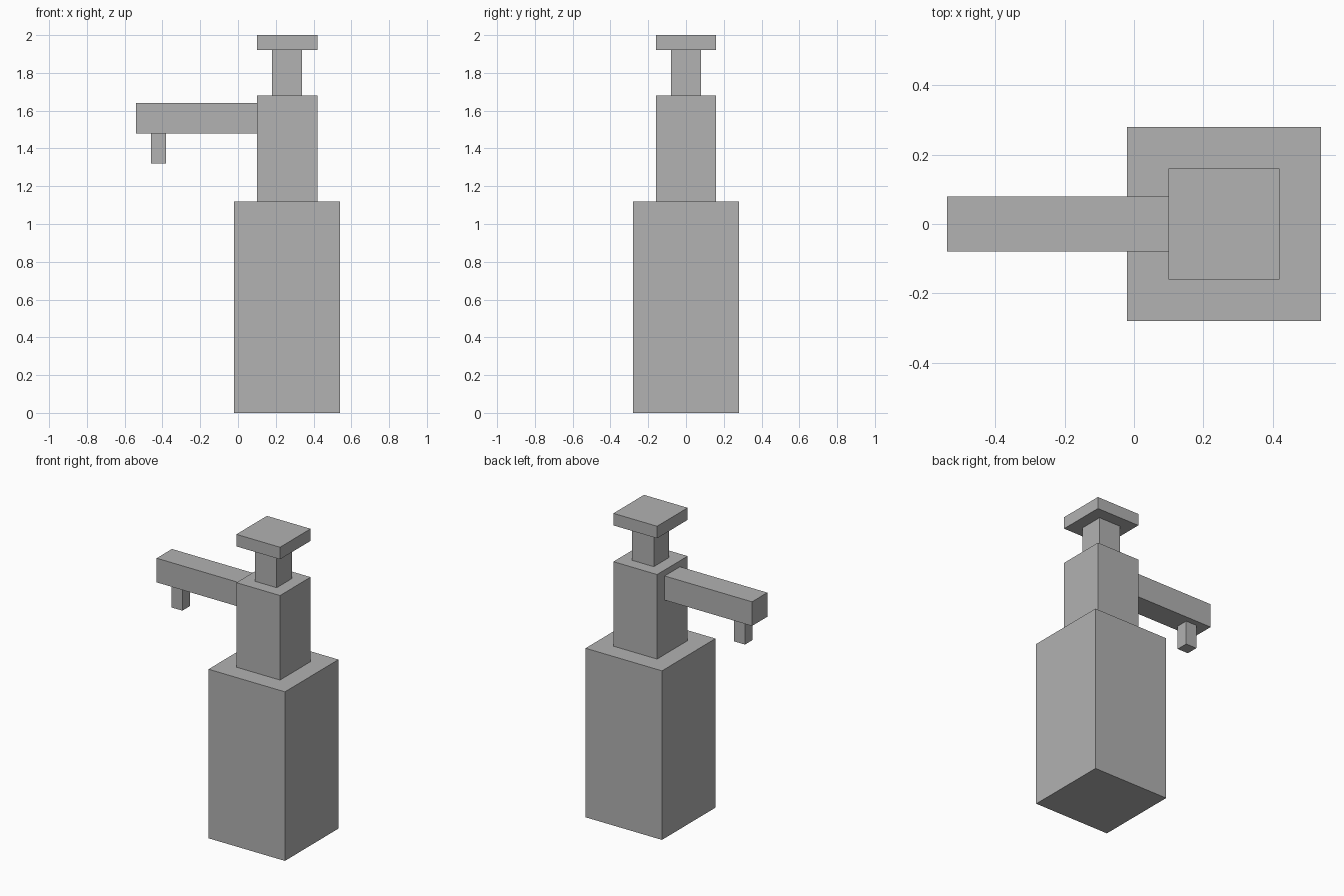
import bpy
import bmesh
from mathutils import Vector

cube = bpy.data.objects.get("Cube")
if cube:
    bpy.data.objects.remove(cube, do_unlink=True)

# Single grey material
GREY = (0.445, 0.445, 0.445, 1.0)
grey = bpy.data.materials.new("plain_grey")
grey.use_nodes = True
grey.diffuse_color = GREY
grey.node_tree.nodes["Principled BSDF"].inputs["Base Color"].default_value = GREY


def box(name, center_x, size_x, size_y, bottom, top):
    """Flat-shaded box centred on y = 0, spanning bottom to top in z."""
    bm = bmesh.new()
    bmesh.ops.create_cube(bm, size=1)
    bmesh.ops.scale(bm, vec=(size_x, size_y, top - bottom), verts=bm.verts)
    bmesh.ops.translate(bm, vec=Vector((center_x, 0, (bottom + top) / 2)), verts=bm.verts)
    mesh = bpy.data.meshes.new(name)
    bm.to_mesh(mesh)
    bm.free()
    mesh.materials.append(grey)
    obj = bpy.data.objects.new(name, mesh)
    bpy.context.collection.objects.link(obj)
    return obj


# Square parts stacked on the bottle axis: name, width, height
AXIS = 0.26
level = 0.0
for name, width, height in (
    ("bottle_body", 0.56, 1.12),
    ("pump_collar", 0.32, 0.56),
    ("pump_stem", 0.16, 0.24),
    ("press_cap", 0.32, 0.08),
):
    box(name, AXIS, width, width, level, level + height)
    level += height

# Spout reaching out to the right, with the nozzle under its end
box("spout", -0.22, 0.64, 0.16, 1.48, 1.64)
box("nozzle", -0.42, 0.08, 0.08, 1.32, 1.48)
